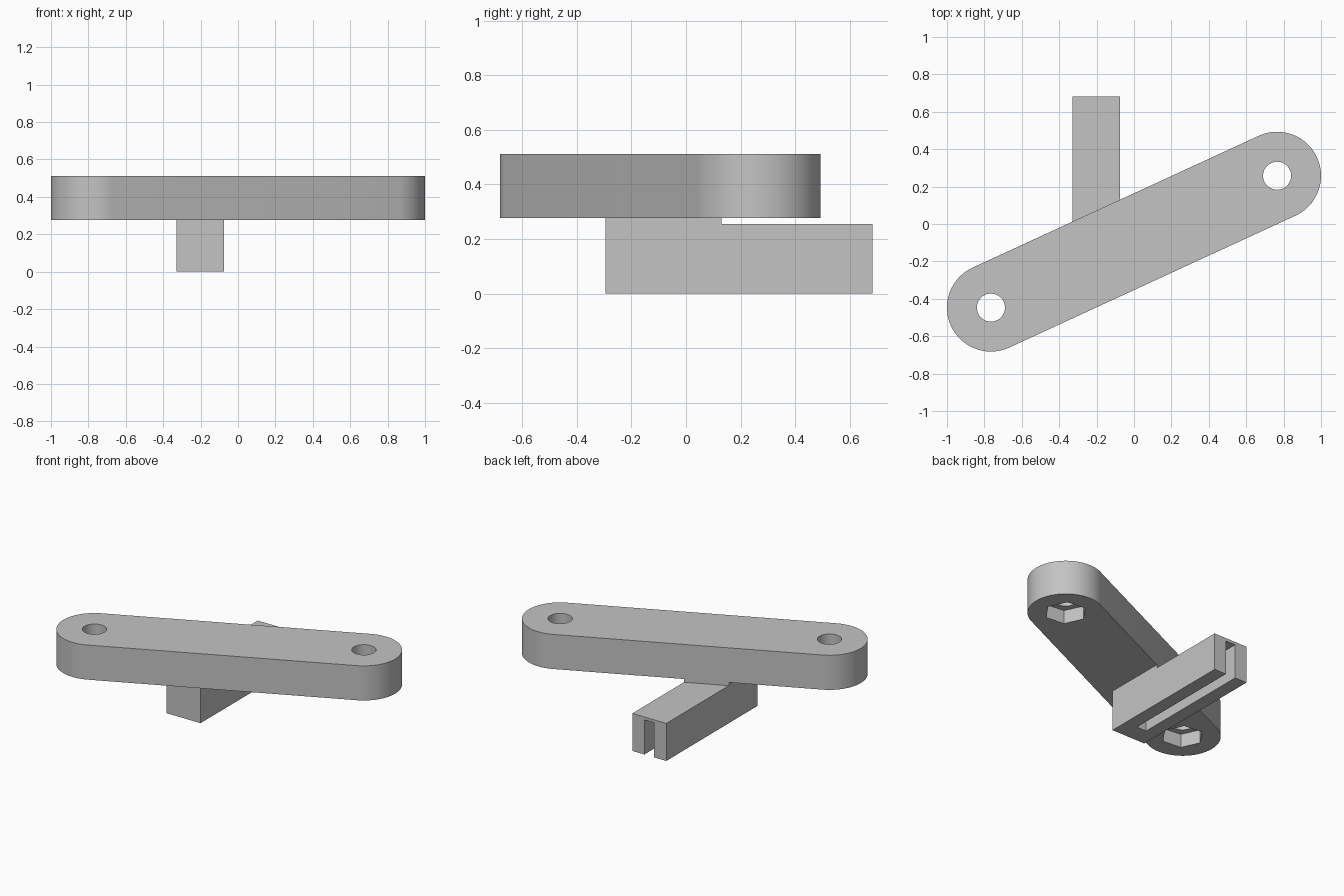
import bpy, bmesh, math
from mathutils import Vector

if "Cube" in bpy.data.objects:
    bpy.data.objects.remove(bpy.data.objects["Cube"], do_unlink=True)

grey = bpy.data.materials.new("plain grey")
grey.use_nodes = True
colour = (0.55, 0.55, 0.55, 1)
grey.diffuse_color = colour
grey.node_tree.nodes["Principled BSDF"].inputs["Base Color"].default_value = colour


def prism(name, outline, z0, z1):
    """Upright prism over a counter-clockwise outline."""
    bm = bmesh.new()
    base = bm.faces.new([bm.verts.new((p[0], p[1], z0)) for p in outline])
    top = bmesh.ops.extrude_face_region(bm, geom=[base])["geom"]
    verts = [v for v in top if isinstance(v, bmesh.types.BMVert)]
    bmesh.ops.translate(bm, verts=verts, vec=(0, 0, z1 - z0))
    bmesh.ops.recalc_face_normals(bm, faces=bm.faces)
    mesh = bpy.data.meshes.new(name)
    bm.to_mesh(mesh)
    bm.free()
    mesh.materials.append(grey)
    obj = bpy.data.objects.new(name, mesh)
    bpy.context.collection.objects.link(obj)
    return obj


def arc(centre, radius, start, sweep, steps):
    angles = [start + sweep * i / steps for i in range(steps + 1)]
    return [centre + radius * Vector((math.cos(a), math.sin(a))) for a in angles]


def rect(x0, x1, y0, y1):
    return [(x0, y0), (x1, y0), (x1, y1), (x0, y1)]


def cut(target, cutter):
    cutter.hide_render = True
    mod = target.modifiers.new("cut", "BOOLEAN")
    mod.operation, mod.solver, mod.object = "DIFFERENCE", "EXACT", cutter
    bpy.context.view_layer.objects.active = target
    bpy.ops.object.modifier_apply(modifier=mod.name)
    bpy.data.objects.remove(cutter, do_unlink=True)


# Slanted arm with rounded ends
ends = [Vector((-0.765, -0.447)), Vector((0.765, 0.258))]
radius, arm_bottom, arm_top = 0.235, 0.277, 0.512
along = ends[1] - ends[0]
slant = math.atan2(along.y, along.x)
quarter = math.pi / 2
outline = (arc(ends[1], radius, slant - quarter, math.pi, 40)
           + arc(ends[0], radius, slant + quarter, math.pi, 40))
arm = prism("arm", outline, arm_bottom, arm_top)

# Bolt holes with hexagonal nut pockets underneath
for end in ends:
    cut(arm, prism("hole_cutter", arc(end, 0.075, 0, math.tau, 48)[:-1], 0, 1))
    hexagon = arc(end, 0.132, slant + quarter, math.tau, 6)[:-1]
    cut(arm, prism("pocket_cutter", hexagon, 0, arm_bottom + 0.092))

# Mounting block, slotted from below and open at the back
x0, x1, front, back = -0.33, -0.075, -0.295, 0.683
block_top = 0.255
block = prism("mounting_block", rect(x0, x1, front, back), 0, block_top)
middle, half_slot = (x0 + x1) / 2, 0.037
slot = rect(middle - half_slot, middle + half_slot, -0.17, 1)
cut(block, prism("slot_cutter", slot, -0.1, 0.235))


# Thin pad joining block and arm, trimmed along the arm's back edge
def arm_edge(x):
    return ends[0].y + (x - ends[0].x) * math.tan(slant) + radius / math.cos(slant)


pad = [(x0, front), (x1, front), (x1, arm_edge(x1)), (x0, arm_edge(x0))]
prism("joining_pad", pad, block_top, arm_bottom)

# Smooth the rounded walls, keep corners sharp
bpy.ops.object.select_all(action="DESELECT")
arm.select_set(True)
bpy.context.view_layer.objects.active = arm
bpy.ops.object.shade_smooth_by_angle(angle=math.radians(30))
